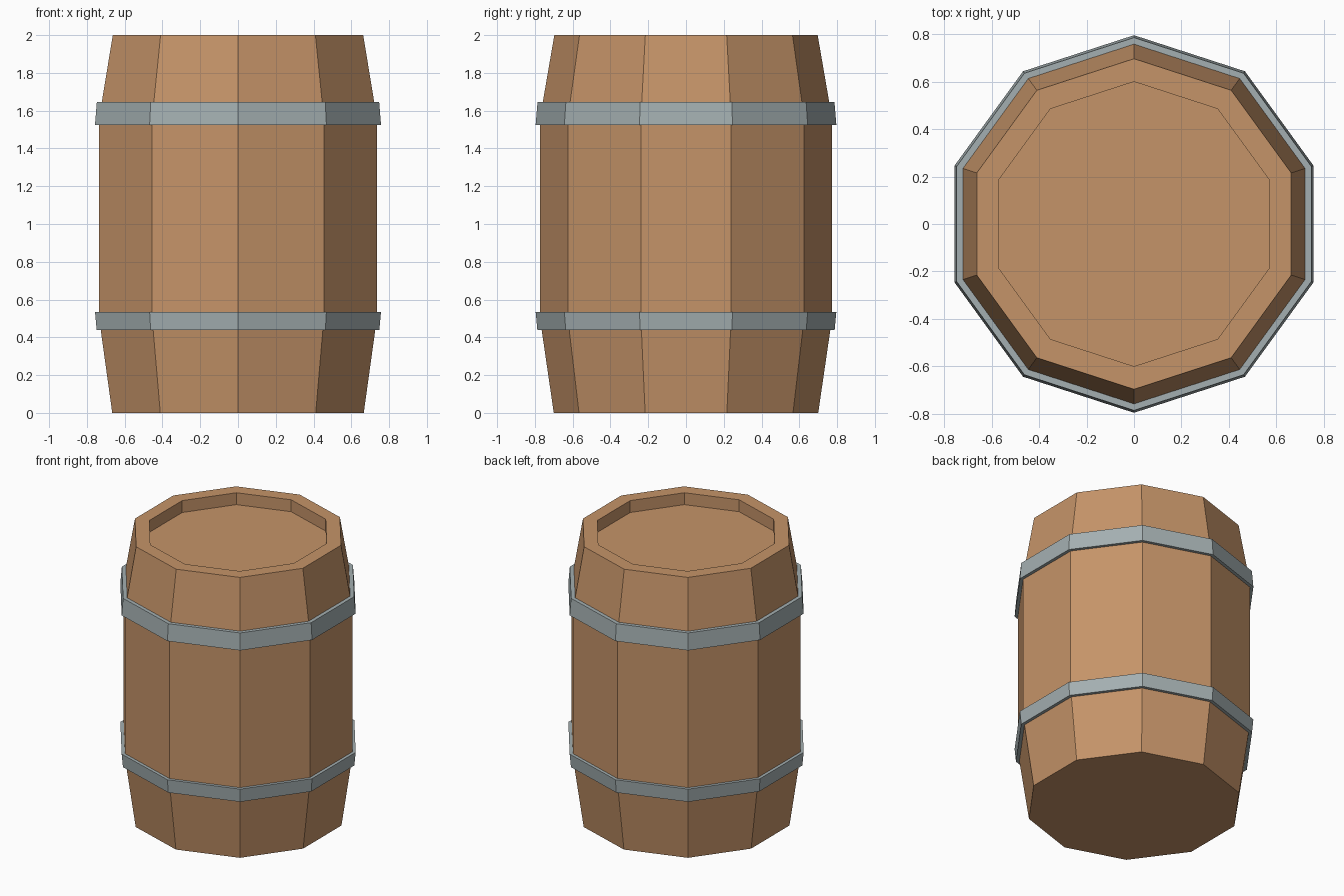
import bpy, bmesh, math

if "Cube" in bpy.data.objects:
    bpy.data.objects.remove(bpy.data.objects["Cube"])

SIDES = 10


def material(name, rgb):
    m = bpy.data.materials.new(name)
    m.diffuse_color = (*rgb, 1.0)
    m.use_nodes = True
    m.node_tree.nodes["Principled BSDF"].inputs["Base Color"].default_value = m.diffuse_color
    return m


wood = material("warm wood", (0.56, 0.295, 0.14))
steel = material("grey steel", (0.37, 0.43, 0.44))


def lathe(name, profile, mat, closed_loop=False):
    """Spin (radius, z) points into a ten-sided solid with a corner on the y axis."""
    bm = bmesh.new()
    rings = []
    for r, z in profile:
        rings.append([bm.verts.new((r * math.cos(math.pi / 2 + 2 * math.pi * k / SIDES),
                                    r * math.sin(math.pi / 2 + 2 * math.pi * k / SIDES), z))
                      for k in range(SIDES)])
    pairs = list(zip(rings, rings[1:]))
    if closed_loop:
        pairs.append((rings[-1], rings[0]))
    else:
        bm.faces.new(rings[0])
        bm.faces.new(rings[-1])
    for a, b in pairs:
        for k in range(SIDES):
            n = (k + 1) % SIDES
            bm.faces.new((a[k], a[n], b[n], b[k]))
    bmesh.ops.recalc_face_normals(bm, faces=bm.faces)
    mesh = bpy.data.meshes.new(name)
    bm.to_mesh(mesh)
    bm.free()
    mesh.materials.append(mat)
    obj = bpy.data.objects.new(name, mesh)
    bpy.context.collection.objects.link(obj)
    return obj


# Wooden body with a sunken lid
lathe("barrel_body", [(0.70, 0), (0.773, 0.50), (0.773, 1.56),
                      (0.697, 2.0), (0.60, 2.0), (0.60, 1.915)], wood)

# Metal hoops, each slightly tapered towards the nearer end
lathe("upper_hoop", [(0.75, 1.525), (0.796, 1.525), (0.786, 1.645), (0.75, 1.645)],
      steel, closed_loop=True)
lathe("lower_hoop", [(0.75, 0.44), (0.787, 0.44), (0.796, 0.535), (0.75, 0.535)],
      steel, closed_loop=True)
